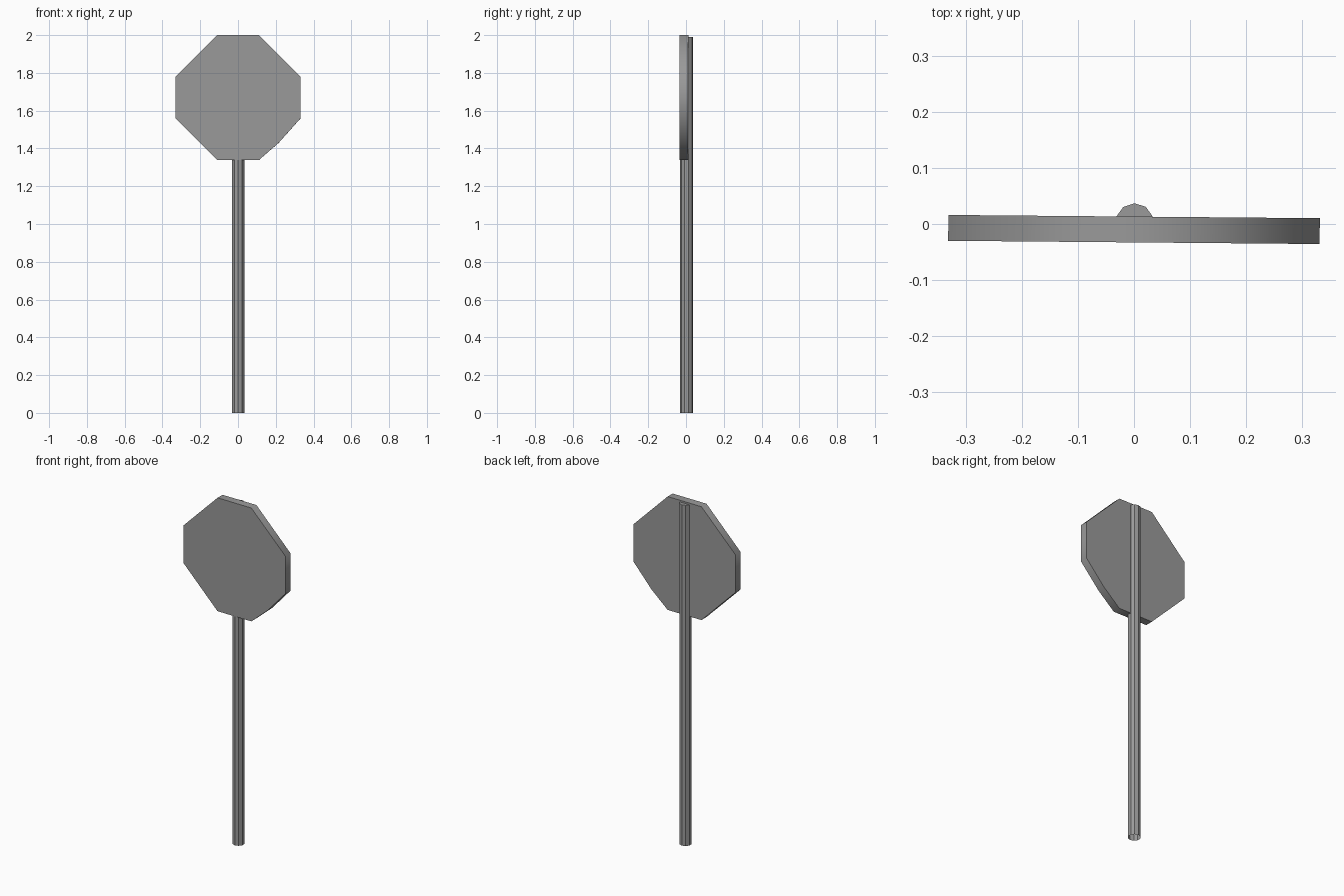
import bpy, bmesh, math

if "Cube" in bpy.data.objects:
    bpy.data.objects.remove(bpy.data.objects["Cube"])

grey = bpy.data.materials.new("dark_grey")
grey.diffuse_color = (0.32, 0.32, 0.32, 1)
grey.use_nodes = True
grey.node_tree.nodes["Principled BSDF"].inputs["Base Color"].default_value = grey.diffuse_color


def prism(name, profile, direction, open_start=False):
    """Extrude a closed outline along a direction."""
    bm = bmesh.new()
    face = bm.faces.new([bm.verts.new(p) for p in profile])
    ext = bmesh.ops.extrude_face_region(bm, geom=[face], use_keep_orig=True)
    verts = [v for v in ext["geom"] if isinstance(v, bmesh.types.BMVert)]
    bmesh.ops.translate(bm, verts=verts, vec=direction)
    bmesh.ops.recalc_face_normals(bm, faces=bm.faces)
    if open_start:
        bmesh.ops.delete(bm, geom=[face], context='FACES_ONLY')
    mesh = bpy.data.meshes.new(name)
    bm.to_mesh(mesh)
    bm.free()
    mesh.materials.append(grey)
    obj = bpy.data.objects.new(name, mesh)
    bpy.context.collection.objects.link(obj)
    return obj


# Ten-sided pole, open at the foot, slightly behind the plate centre
r, cx, cy = 0.034, 0.001, 0.003
ring = [(cx + r * math.sin(i * math.tau / 10), cy + r * math.cos(i * math.tau / 10), 0)
        for i in range(10)]
prism("pole", ring, (0, 0, 1.99), open_start=True)

# Octagonal sign plate, dented at the lower right, turned a touch about the pole
w, f, depth = 0.331, 0.11, 0.046
outline = [(f, w), (w, f), (w, -f), (0.215, -0.24), (f, -w),
           (-f, -w), (-w, -f), (-w, f), (-f, w)]
plate = prism("sign_plate", [(x, -depth / 2, z) for x, z in outline], (0, depth, 0))
plate.location = (0, -0.0098, 1.669)
plate.rotation_euler.z = -math.radians(0.5)

# Soft rim with crisp front and back edges
bpy.context.view_layer.objects.active = plate
plate.select_set(True)
bpy.ops.object.shade_smooth_by_angle(angle=math.radians(60))
